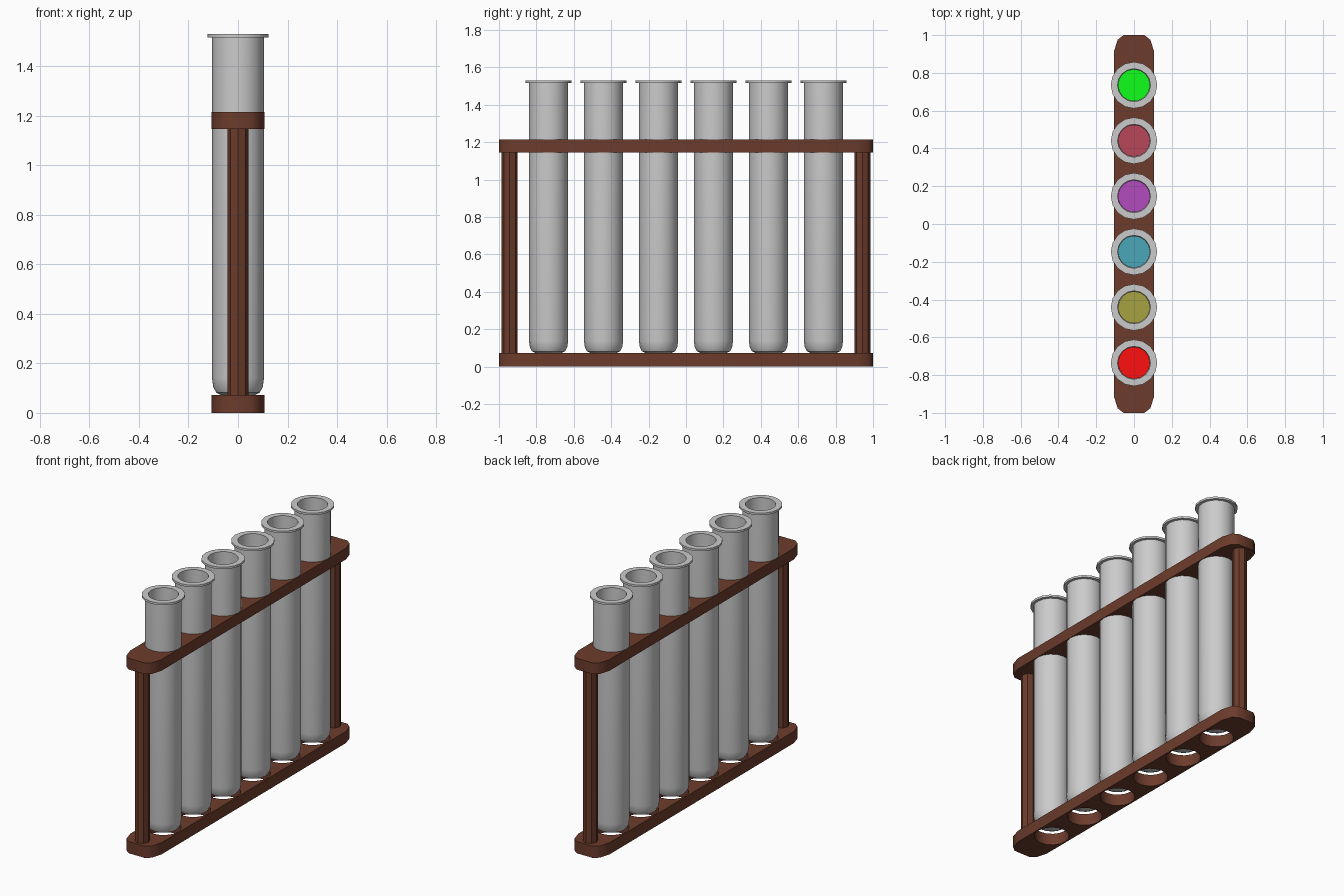
import bpy, bmesh, math

if "Cube" in bpy.data.objects:
    bpy.data.objects.remove(bpy.data.objects["Cube"])

SIDES = 16
TUBE_Y = [-0.735 + 0.294 * i for i in range(6)]


def material(name, rgb):
    m = bpy.data.materials.new(name)
    m.diffuse_color = (*rgb, 1)
    m.use_nodes = True
    m.node_tree.nodes["Principled BSDF"].inputs["Base Color"].default_value = m.diffuse_color
    return m


def add_mesh(name, bm, mat=None, smooth=False):
    bmesh.ops.remove_doubles(bm, verts=bm.verts, dist=1e-4)
    bmesh.ops.recalc_face_normals(bm, faces=bm.faces)
    me = bpy.data.meshes.new(name)
    bm.to_mesh(me)
    bm.free()
    ob = bpy.data.objects.new(name, me)
    bpy.context.collection.objects.link(ob)
    if mat:
        me.materials.append(mat)
    if smooth:
        bpy.ops.object.select_all(action='DESELECT')
        ob.select_set(True)
        bpy.context.view_layer.objects.active = ob
        bpy.ops.object.shade_smooth_by_angle(angle=math.radians(32))
    return ob


def lathe(name, profile, y, mat=None, sides=SIDES, smooth=False):
    """Revolve an (r, z) profile around the vertical axis."""
    bm = bmesh.new()
    vs = [bm.verts.new((r, 0, z)) for r, z in profile]
    es = [bm.edges.new(p) for p in zip(vs, vs[1:])]
    bmesh.ops.spin(bm, geom=vs + es, cent=(0, 0, 0), axis=(0, 0, 1),
                   angle=2 * math.pi, steps=sides, use_duplicate=False)
    ob = add_mesh(name, bm, mat, smooth)
    ob.location.y = y
    return ob


def plate(name, z0, z1, mat):
    """Bar with clipped ends and six round holes, as a filled flat curve."""
    cu = bpy.data.curves.new(name + "_outline", 'CURVE')
    cu.dimensions = '2D'
    cu.fill_mode = 'BOTH'
    cu.extrude = (z1 - z0) / 2
    end = [(0.107, 0.91), (0.087, 0.975), (0.055, 1.0)]
    half = end + [(-x, y) for x, y in reversed(end)]
    loops = [half + [(-x, -y) for x, y in half]]
    for y in TUBE_Y:
        loops.append([(0.1 * math.cos(2 * math.pi * i / SIDES),
                       y + 0.1 * math.sin(2 * math.pi * i / SIDES))
                      for i in range(SIDES)])
    for pts in loops:
        sp = cu.splines.new('POLY')
        sp.points.add(len(pts) - 1)
        for p, (x, y) in zip(sp.points, pts):
            p.co = (x, y, 0, 1)
        sp.use_cyclic_u = True
    tmp = bpy.data.objects.new(name + "_tmp", cu)
    bpy.context.collection.objects.link(tmp)
    bpy.context.view_layer.update()
    me = tmp.evaluated_get(bpy.context.evaluated_depsgraph_get()).to_mesh()
    bm = bmesh.new()
    bm.from_mesh(me)
    bpy.data.objects.remove(tmp)
    ob = add_mesh(name, bm, mat)
    ob.location.z = (z0 + z1) / 2


wood = material("dark_wood", (0.15, 0.045, 0.025))

# Rack: two drilled plates and two octagonal posts
plate("bottom_plate", 0.0, 0.073, wood)
plate("top_plate", 1.146, 1.216, wood)
for label, y in (("front", -0.943), ("back", 0.943)):
    lathe(label + "_post", [(0, 0.07), (0.043, 0.07), (0.043, 1.15), (0, 1.15)],
          y, wood, sides=8)

# Glass tubes with a rounded foot, flanged rim and hollow inside
tube = [(0, 0.073), (0.07, 0.073), (0.088, 0.082), (0.1, 0.105), (0.105, 0.14),
        (0.105, 1.517), (0.123, 1.517), (0.123, 1.53), (0.087, 1.53),
        (0.087, 0.15), (0.08, 0.115), (0.06, 0.095), (0, 0.095)]

# Coloured liquid filling the lower part of each tube
liquid = [(0, 0.1), (0.058, 0.1), (0.078, 0.118), (0.085, 0.15), (0.085, 0.9), (0, 0.9)]
colours = [("red", (1.0, 0.005, 0.005)), ("yellow", (0.39, 0.36, 0.053)),
           ("teal", (0.069, 0.39, 0.48)), ("purple", (0.45, 0.069, 0.51)),
           ("rose", (0.48, 0.063, 0.1)), ("green", (0.005, 1.0, 0.01))]

for i, (y, (colour, rgb)) in enumerate(zip(TUBE_Y, colours), 1):
    lathe(f"test_tube_{i}", tube, y, smooth=True)
    lathe(f"{colour}_liquid", liquid, y, material(colour + "_liquid", rgb), smooth=True)
